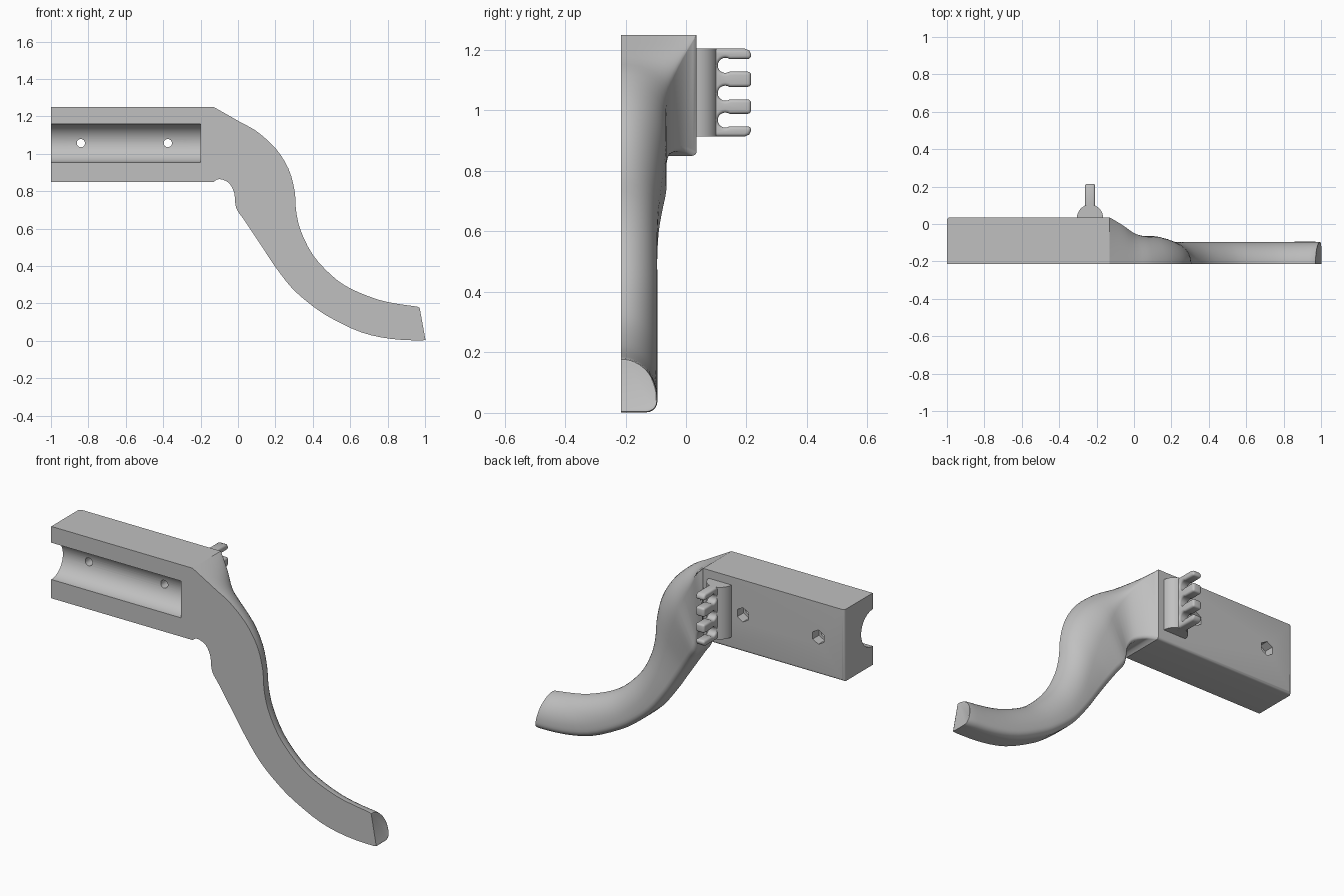
import bpy, bmesh, math
from mathutils import Matrix, Vector

cube = bpy.data.objects.get("Cube")
if cube:
    bpy.data.objects.remove(cube)

FRONT, BACK = -0.215, 0.035
GROOVE_Z = 1.057

grey = bpy.data.materials.new("plain grey")
grey.use_nodes = True
grey.diffuse_color = (0.53, 0.53, 0.53, 1)
grey.node_tree.nodes["Principled BSDF"].inputs["Base Color"].default_value = grey.diffuse_color


def finish(name, bm):
    bmesh.ops.recalc_face_normals(bm, faces=bm.faces)
    mesh = bpy.data.meshes.new(name)
    bm.to_mesh(mesh)
    bm.free()
    mesh.materials.append(grey)
    ob = bpy.data.objects.new(name, mesh)
    bpy.context.collection.objects.link(ob)
    return ob


def activate(ob):
    bpy.ops.object.select_all(action='DESELECT')
    ob.select_set(True)
    bpy.context.view_layer.objects.active = ob


def smooth(ob, angle=30):
    activate(ob)
    bpy.ops.object.shade_smooth_by_angle(angle=math.radians(angle))


def cylinder(name, radius, start, end, sides):
    start, end = Vector(start), Vector(end)
    axis = end - start
    turn = axis.to_track_quat('Z', 'Y').to_matrix().to_4x4()
    bm = bmesh.new()
    bmesh.ops.create_cone(bm, cap_ends=True, segments=sides, radius1=radius,
                          radius2=radius, depth=axis.length,
                          matrix=Matrix.Translation((start + end) / 2) @ turn)
    return finish(name, bm)


def cut(ob, cutter):
    cutter.hide_render = True
    mod = ob.modifiers.new("cut", 'BOOLEAN')
    mod.operation, mod.solver, mod.object = 'DIFFERENCE', 'EXACT', cutter
    activate(ob)
    bpy.ops.object.modifier_apply(modifier=mod.name)
    bpy.data.objects.remove(cutter)


def extrude(name, outline, offset):
    bm = bmesh.new()
    face = bm.faces.new([bm.verts.new(p) for p in outline])
    grown = bmesh.ops.extrude_face_region(bm, geom=[face])["geom"]
    bmesh.ops.translate(bm, vec=offset,
                        verts=[v for v in grown if isinstance(v, bmesh.types.BMVert)])
    return finish(name, bm)


# Clamp block, rounded on its lower back and outer back edges
bm = bmesh.new()
size, centre = Vector((0.87, BACK - FRONT, 0.4)), Vector((-0.565, (FRONT + BACK) / 2, 1.05))
bmesh.ops.create_cube(bm, size=1, matrix=Matrix.Translation(centre) @ Matrix.Diagonal(size).to_4x4())
rounded = []
for e in bm.edges:
    a, b = e.verts[0].co, e.verts[1].co
    at_back = min(a.y, b.y) > 0
    if at_back and (max(a.z, b.z) < 0.9 or max(a.x, b.x) < -0.9):
        rounded.append(e)
bmesh.ops.bevel(bm, geom=rounded, offset=0.015, segments=4, profile=0.5, affect='EDGES')
block = finish("clamp_block", bm)

# Half-round groove, two bolt holes and their hexagonal nut pockets
cut(block, cylinder("groove", 0.1025, (-1.1, FRONT, GROOVE_Z), (-0.2, FRONT, GROOVE_Z), 64))
for x in (-0.84, -0.375):
    cut(block, cylinder("hole", 0.022, (x, -0.3, GROOVE_Z), (x, 0.2, GROOVE_Z), 24))
    cut(block, cylinder("pocket", 0.04, (x, -0.02, GROOVE_Z), (x, 0.2, GROOVE_Z), 6))
smooth(block)

# Curved arm: outer x, z; inner x, z; depth; share of the width that is rounded
STATIONS = [
    (-0.13, 1.25, -0.13, 0.85, 0.25, 0.0),
    (-0.05, 1.205, -0.1, 0.865, 0.205, 0.1),
    (0.02, 1.165, -0.05, 0.845, 0.165, 0.25),
    (0.1, 1.12, -0.02, 0.79, 0.15, 0.37),
    (0.2, 1.03, -0.01, 0.71, 0.15, 0.45),
    (0.27, 0.92, 0.03, 0.65, 0.138, 0.5),
    (0.303, 0.8, 0.08, 0.575, 0.125, 0.55),
    (0.31, 0.7, 0.14, 0.485, 0.12, 0.6),
    (0.335, 0.59, 0.2, 0.395, 0.12, 0.65),
    (0.4, 0.46, 0.29, 0.28, 0.12, 0.7),
    (0.5, 0.35, 0.4, 0.185, 0.12, 0.75),
    (0.6, 0.28, 0.5, 0.12, 0.12, 0.75),
    (0.75, 0.22, 0.66, 0.045, 0.12, 0.75),
    (0.87, 0.195, 0.82, 0.01, 0.12, 0.75),
    (0.96, 0.182, 0.985, 0.002, 0.12, 0.75),
    (0.972, 0.17, 1.0, 0.012, 0.115, 0.75),
]


def spline(rows, steps):
    rows = [rows[0]] + rows + [rows[-1]]
    for i in range(1, len(rows) - 2):
        for s in range(steps):
            t = s / steps
            yield [0.5 * (2 * b + (c - a) * t + (2 * a - 5 * b + 4 * c - d) * t * t
                          + (3 * b - a - 3 * c + d) * t ** 3)
                   for a, b, c, d in zip(*rows[i - 1:i + 3])]
    yield rows[-1]


def section(ox, oz, ix, iz, depth, share):
    outer, inner = Vector((ox, FRONT, oz)), Vector((ix, FRONT, iz))
    width = (inner - outer).length
    fillet = 0.015 + 0.02 * min(1, max(0, share) * 2)
    pts = []
    for k in range(13):
        a = k / 12 * math.pi / 2
        pts.append((max(0, share) * width * (1 - math.cos(a)), depth * math.sin(a)))
    for k in range(6):
        a = k / 5 * math.pi / 2
        pts.append((width - fillet * (1 - math.sin(a)), depth - fillet * (1 - math.cos(a))))
    pts.append((width, 0))
    along = (inner - outer) / width
    return [outer + along * u + Vector((0, v, 0)) for u, v in pts]


bm = bmesh.new()
rings = [[bm.verts.new(p) for p in section(*row)] for row in spline(STATIONS, 3)]
for r, s in zip(rings, rings[1:]):
    for k in range(len(r)):
        n = (k + 1) % len(r)
        bm.faces.new((r[k], r[n], s[n], s[k]))
bm.faces.new(rings[-1])
bmesh.ops.remove_doubles(bm, verts=bm.verts, dist=0.0002)
smooth(finish("curved_arm", bm), 35)

# Half-round base of the cable comb
LOW, HIGH, COMB_X = 0.914, 1.204, -0.235
arc = [(COMB_X + 0.07 * math.cos(k / 16 * math.pi),
        BACK - 0.003 + 0.072 * math.sin(k / 16 * math.pi), LOW) for k in range(17)]
smooth(extrude("comb_base", arc, (0, 0, HIGH - LOW)))

# Cable comb with three round-bottomed slots between four fingers
TIP, HALF = 0.215, 0.027
outline = [(0.06, LOW), (TIP - 0.02, LOW), (TIP - 0.006, LOW + 0.006), (TIP, LOW + 0.018)]
for z in (0.968, 1.057, 1.149):
    outline.append((TIP, z - 0.021))
    for k in range(15):
        a = math.radians(-55 - k / 14 * 250)
        outline.append((0.13 + 0.025 * math.cos(a), z + 0.025 * math.sin(a)))
    outline.append((TIP, z + 0.021))
outline += [(TIP, HIGH - 0.018), (TIP - 0.006, HIGH - 0.006), (TIP - 0.02, HIGH), (0.06, HIGH)]
comb = extrude("cable_comb", [(COMB_X - HALF, y, z) for y, z in outline], (2 * HALF, 0, 0))
mod = comb.modifiers.new("rounding", 'BEVEL')
mod.width, mod.segments, mod.limit_method = 0.011, 4, 'ANGLE'
mod.angle_limit = math.radians(50)
activate(comb)
bpy.ops.object.modifier_apply(modifier=mod.name)
smooth(comb, 40)
